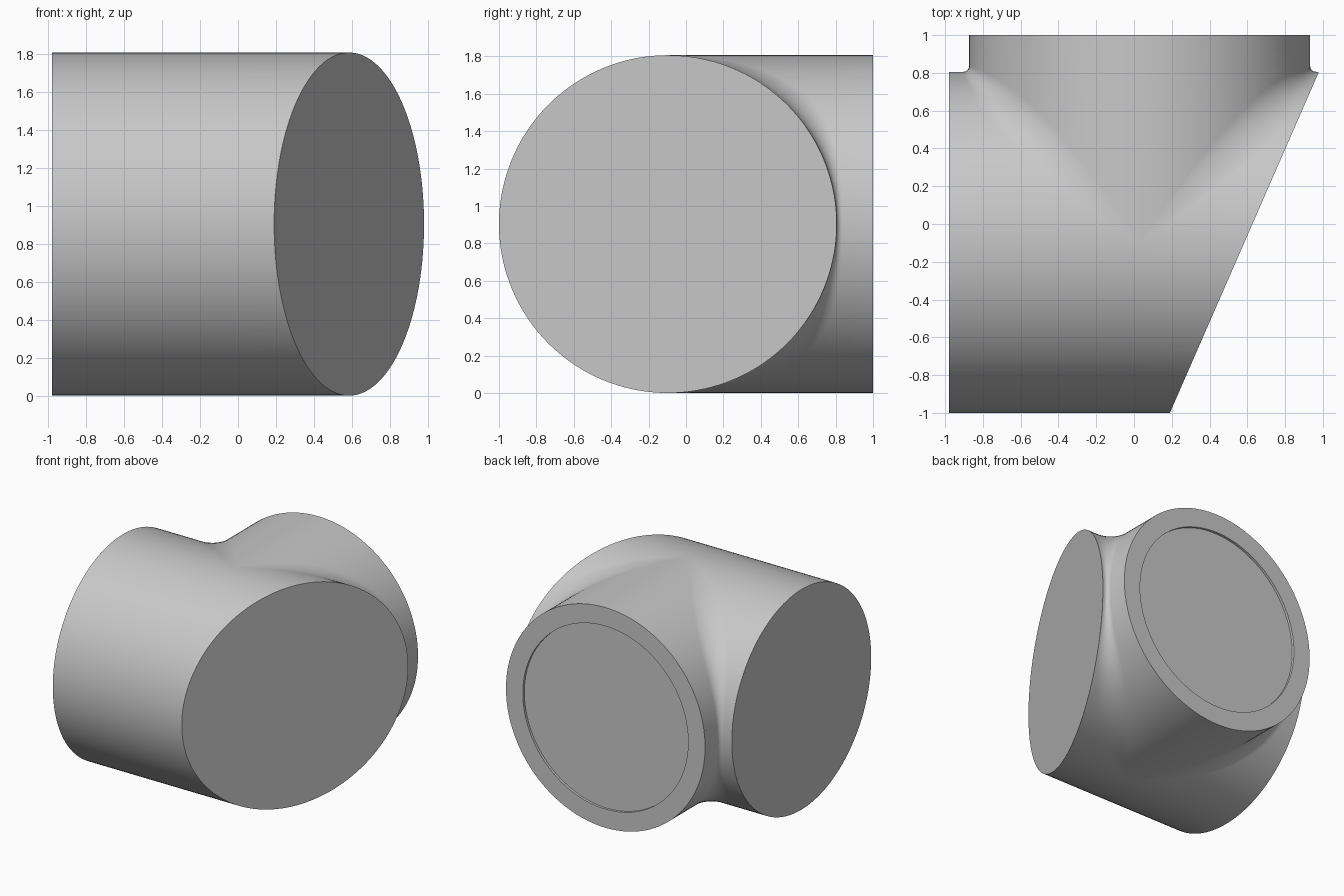
import bpy, bmesh, math

if "Cube" in bpy.data.objects:
    bpy.data.objects.remove(bpy.data.objects["Cube"])

R = 0.903                 # radius of both pipes
XC, YC = 0.03, -0.097     # branch axis x, main axis y
LEFT, BACK = -0.98, 1.0   # end planes
STEPS, ARC = 72, 12
INNER, DEPTH = 0.75, 0.02 # recess in the branch end


def cut_x(y):
    """Slanted right end of the main pipe."""
    return 0.19 + (y + 1.0) * 0.437


def section(phi):
    """Horizontal outline of the tee at one height, with rounded inner corners."""
    c = max(math.cos(phi), 0.0)
    a = R * c
    r = c * (0.03 + 0.36 * math.sin(phi) ** 2)
    pts = [(LEFT, YC - a), (XC, YC - a), (cut_x(YC - a), YC - a),
           (cut_x(YC + a), YC + a)]
    arc = []
    for i in range(ARC + 1):
        t = math.pi / 2 * i / ARC
        arc.append((a + r - r * math.sin(t), YC + a + r - r * math.cos(t)))
    pts += [(XC + x, y) for x, y in arc]
    pts += [(XC + a, BACK), (XC - a, BACK)]
    pts += [(XC - x, y) for x, y in reversed(arc)]
    pts.append((LEFT, YC + a))
    return pts


bm = bmesh.new()
phis = [-math.pi / 2 + math.pi * i / STEPS for i in range(STEPS + 1)]
rings = [[bm.verts.new((x, y, R + R * math.sin(p))) for x, y in section(p)]
         for p in phis]

# Pipe walls and flat ends, leaving the branch end open
n = len(rings[0])
right_col = 4 + ARC + 1
for lo, hi in zip(rings, rings[1:]):
    for j in range(n):
        if j != right_col:
            k = (j + 1) % n
            bm.faces.new((lo[j], lo[k], hi[k], hi[j]))

# Branch end: flat rim, shallow recess wall and recessed disc
outer = [ring[right_col] for ring in rings]
outer += [ring[right_col + 1] for ring in reversed(rings[1:-1])]
angles = phis + [math.pi - p for p in reversed(phis[1:-1])]


def circle(y):
    return [bm.verts.new((XC + INNER * math.cos(t), y, R + INNER * math.sin(t)))
            for t in angles]


loops = [outer, circle(BACK), circle(BACK - DEPTH)]
for a, b in zip(loops, loops[1:]):
    for j in range(len(a)):
        k = (j + 1) % len(a)
        bm.faces.new((a[j], a[k], b[k], b[j]))
bm.faces.new(loops[-1])

bmesh.ops.remove_doubles(bm, verts=bm.verts, dist=1e-5)
bmesh.ops.recalc_face_normals(bm, faces=bm.faces)
mesh = bpy.data.meshes.new("pipe_tee")
bm.to_mesh(mesh)
bm.free()

# Plain grey finish
mat = bpy.data.materials.new("grey")
mat.diffuse_color = (0.58, 0.58, 0.58, 1)
mat.use_nodes = True
mat.node_tree.nodes["Principled BSDF"].inputs["Base Color"].default_value = mat.diffuse_color
mesh.materials.append(mat)
obj = bpy.data.objects.new("pipe_tee", mesh)
bpy.context.collection.objects.link(obj)
bpy.context.view_layer.objects.active = obj
obj.select_set(True)
bpy.ops.object.shade_smooth_by_angle(angle=math.radians(30))
